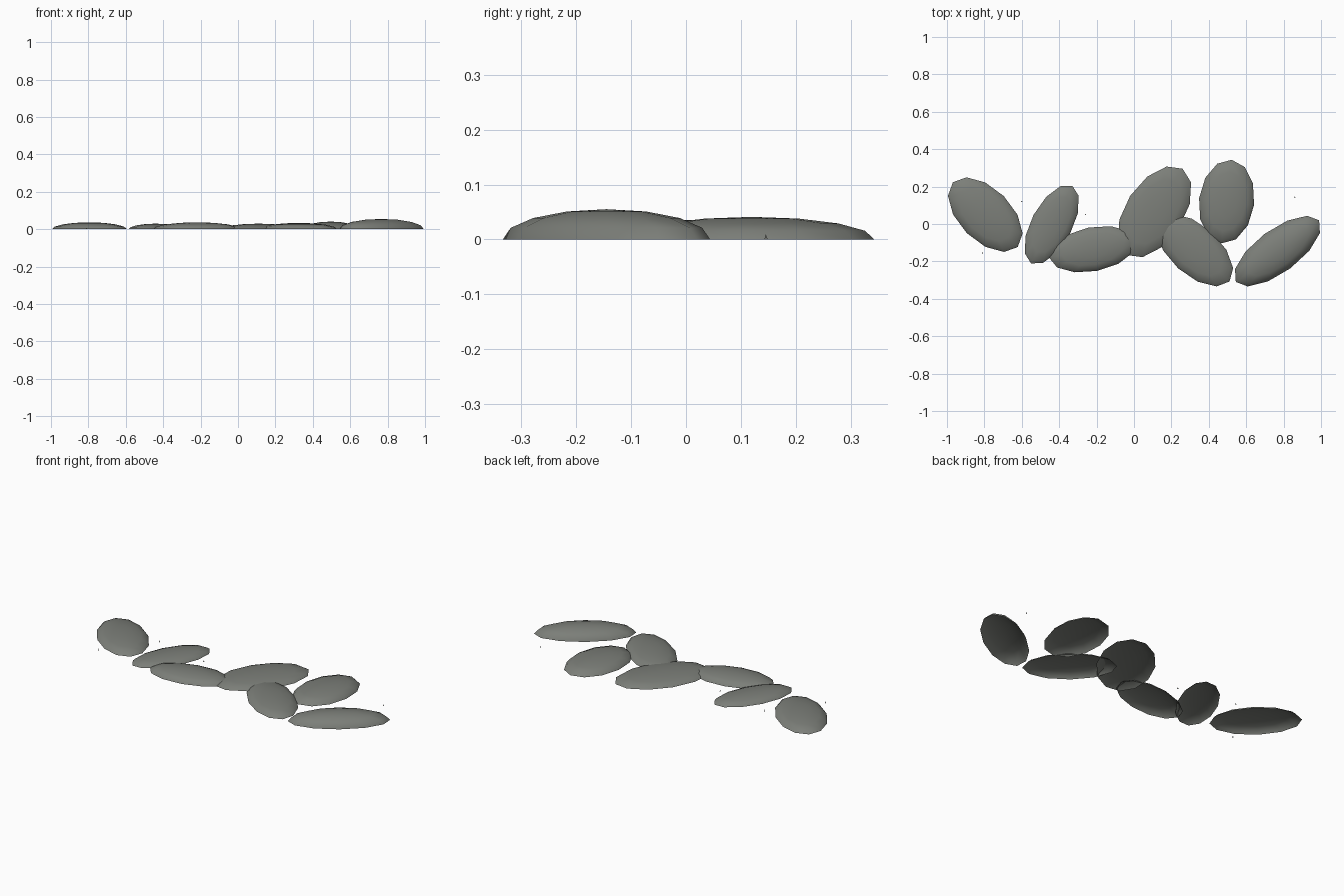
import bpy, bmesh, math
from mathutils import Matrix

cube = bpy.data.objects.get("Cube")
if cube:
    bpy.data.objects.remove(cube, do_unlink=True)


def make_material(name, color):
    mat = bpy.data.materials.new(name)
    mat.use_nodes = True
    mat.diffuse_color = color
    mat.node_tree.nodes["Principled BSDF"].inputs["Base Color"].default_value = color
    return mat


stone_grey = make_material("stone grey", (0.2, 0.21, 0.19, 1))


def finish(name, bm, smooth):
    mesh = bpy.data.meshes.new(name)
    bm.to_mesh(mesh)
    bm.free()
    mesh.materials.append(stone_grey)
    for face in mesh.polygons:
        face.use_smooth = smooth
    obj = bpy.data.objects.new(name, mesh)
    bpy.context.collection.objects.link(obj)
    return obj


# Flattened half-sphere, open underneath, long axis along local x
def stone(name, x, y, length, width, height, angle):
    bm = bmesh.new()
    bmesh.ops.create_uvsphere(bm, u_segments=12, v_segments=8, radius=1)
    below = [v for v in bm.verts if v.co.z < -0.01]
    bmesh.ops.delete(bm, geom=below, context='VERTS')
    bmesh.ops.scale(bm, vec=(length, width, height), verts=bm.verts)
    obj = finish(name, bm, True)
    obj.location = (x, y, 0)
    obj.rotation_euler.z = math.radians(angle)


# Tiny grit specks lying between the stones
def grit(name, x, y):
    bm = bmesh.new()
    bmesh.ops.create_cone(bm, cap_ends=True, segments=3, radius1=0.004, radius2=0,
                          depth=0.01, matrix=Matrix.Translation((x, y, 0.005)))
    finish(name, bm, False)


# Stepping stones: x, y, half length, half width, height, turn
stones = [
    (-0.795, 0.05, 0.245, 0.14, 0.037, -45),
    (-0.44, -0.003, 0.235, 0.11, 0.03, 62),
    (-0.22, -0.135, 0.238, 0.118, 0.037, 11),
    (0.11, 0.065, 0.275, 0.156, 0.03, 57),
    (0.325, -0.14, 0.25, 0.132, 0.034, -42),
    (0.495, 0.12, 0.225, 0.148, 0.041, 83),
    (0.767, -0.145, 0.277, 0.115, 0.055, 36.5),
]
for number, values in enumerate(stones, 1):
    stone(f"stepping_stone_{number}", *values)

for number, spot in enumerate([(0.86, 0.145), (-0.81, -0.155), (-0.6, 0.12), (-0.26, 0.05)], 1):
    grit(f"grit_{number}", *spot)
